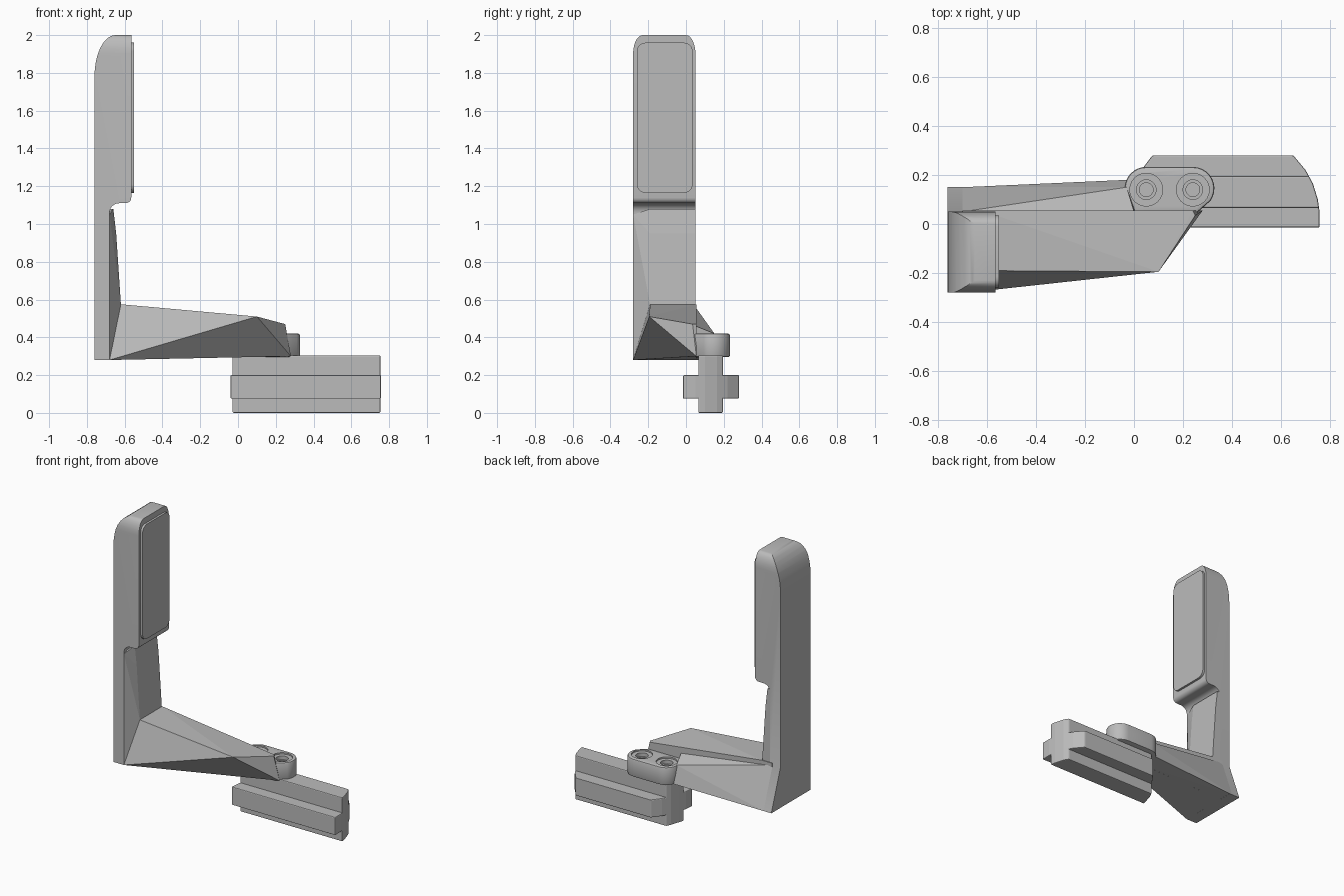
import bpy, bmesh, math
from mathutils import Vector

cube = bpy.data.objects.get("Cube")
if cube:
    bpy.data.objects.remove(cube)

grey = bpy.data.materials.new("plain_grey")
grey.use_nodes = True
grey.diffuse_color = (0.5, 0.5, 0.5, 1)
grey.node_tree.nodes["Principled BSDF"].inputs["Base Color"].default_value = (0.5, 0.5, 0.5, 1)


def finish(name, bm):
    bmesh.ops.recalc_face_normals(bm, faces=bm.faces)
    mesh = bpy.data.meshes.new(name)
    bm.to_mesh(mesh)
    bm.free()
    mesh.materials.append(grey)
    obj = bpy.data.objects.new(name, mesh)
    bpy.context.collection.objects.link(obj)
    return obj


def prism(name, outline, axis, low, high):
    """Extrude a 2D outline along the given axis (0 = x, 1 = y, 2 = z)."""
    bm = bmesh.new()

    def place(p, d):
        c = list(p)
        c.insert(axis, d)
        return bm.verts.new(c)
    face = bm.faces.new([place(p, low) for p in outline])
    moved = bmesh.ops.extrude_face_region(bm, geom=[face])["geom"]
    step = Vector([high - low if i == axis else 0 for i in range(3)])
    bmesh.ops.translate(bm, vec=step, verts=[v for v in moved if isinstance(v, bmesh.types.BMVert)])
    return finish(name, bm)


def hull(name, points):
    bm = bmesh.new()
    for p in points:
        bm.verts.new(p)
    res = bmesh.ops.convex_hull(bm, input=bm.verts)
    loose = [v for v in bm.verts if not v.link_faces]
    bmesh.ops.delete(bm, geom=loose, context='VERTS')
    bmesh.ops.dissolve_limit(bm, angle_limit=0.01, verts=bm.verts, edges=bm.edges)
    return finish(name, bm)


def bake(obj):
    graph = bpy.context.evaluated_depsgraph_get()
    mesh = bpy.data.meshes.new_from_object(obj.evaluated_get(graph))
    obj.modifiers.clear()
    obj.data = mesh


def combine(obj, other, operation):
    mod = obj.modifiers.new("cut", 'BOOLEAN')
    mod.operation, mod.solver, mod.object = operation, 'EXACT', other
    bake(obj)
    bpy.data.objects.remove(other)


def bevel(obj, width, segments=3):
    mod = obj.modifiers.new("bevel", 'BEVEL')
    mod.width, mod.segments, mod.angle_limit = width, segments, math.radians(50)
    bake(obj)


def arc(cx, cy, rx, ry, start, end, steps=8):
    angles = [math.radians(start + (end - start) * i / steps) for i in range(steps + 1)]
    return [(cx + rx * math.cos(a), cy + ry * math.sin(a)) for a in angles]


# Upright: side profile trimmed by a front outline with a flared foot
profile = ([(-0.68, 0.28), (-0.76, 0.28)] + arc(-0.65, 1.78, 0.11, 0.22, 180, 90)
           + [(-0.565, 2.0)] + arc(-0.595, 1.14, 0.03, 0.03, 0, -90, 5)
           + arc(-0.63, 1.06, 0.05, 0.05, 90, 180, 6))
upright = prism("upright", profile, 1, -0.4, 0.3)
face_outline = ([(-0.28, 0.2), (0.178, 0.2), (0.15, 0.28), (0.05, 0.56)]
                + arc(0.0, 1.9, 0.05, 0.1, 0, 90) + arc(-0.23, 1.9, 0.05, 0.1, 90, 180))
combine(upright, prism("trim", face_outline, 0, -1, 0), 'INTERSECT')

# Raised pad on the inner face of the head
pad_outline = []
for y, z, a in ((-0.01, 1.915, 0), (-0.215, 1.915, 90), (-0.215, 1.21, 180), (-0.01, 1.21, 270)):
    pad_outline += arc(y, z, 0.045, 0.045, a, a + 90, 6)
pad = prism("pad", pad_outline, 0, -0.58, -0.55)

# Neck web, slanting away from the front edge
neck = hull("neck_web", [
    (-0.70, -0.28, 0.28), (-0.68, -0.28, 0.28), (-0.68, -0.28, 1.05), (-0.70, -0.28, 1.05),
    (-0.62, -0.19, 0.575), (-0.62, 0.05, 0.575), (-0.645, -0.19, 0.95), (-0.645, 0.05, 0.95),
    (-0.66, -0.19, 1.08), (-0.66, 0.05, 1.08), (-0.70, 0.05, 1.08), (-0.70, 0.05, 0.28)])

# Faceted arm and the sloping gusset behind it
arm = hull("arm", [
    (-0.70, -0.28, 0.28), (-0.68, -0.28, 0.28), (-0.70, 0.055, 0.28), (-0.70, 0.055, 0.575),
    (-0.62, -0.19, 0.575), (-0.62, 0.055, 0.575), (0.10, -0.195, 0.51), (0.25, 0.035, 0.47),
    (0.24, 0.055, 0.47), (0.28, 0.055, 0.30), (-0.02, 0.055, 0.295)])
gusset = hull("arm_gusset", [
    (-0.70, 0.05, 0.28), (-0.70, 0.15, 0.28), (-0.70, 0.05, 0.56), (-0.03, 0.18, 0.30),
    (-0.03, 0.15, 0.42), (0.0, 0.05, 0.46), (0.02, 0.05, 0.295)])

# Mounting boss with two countersunk bolt holes
bolts = ((0.05, 0.14), (0.24, 0.14))
boss_outline = (arc(0.24, 0.145, 0.088, 0.088, -35, 90, 10) + arc(0.05, 0.145, 0.088, 0.088, 90, 200, 10)
                + [(-0.02, 0.04), (0.25, 0.04)])
boss = prism("mounting_boss", boss_outline, 2, 0.295, 0.42)
bevel(boss, 0.01, 2)
for x, y in bolts:
    for radius, floor in ((0.067, 0.41), (0.04, 0.385), (0.028, 0.35)):
        combine(boss, prism("bore", arc(x, y, radius, radius, 0, 345, 23), 2, floor, 0.6), 'DIFFERENCE')

# Cross-section rail with curved ends
plan = ([(-0.04, -0.015), (0.757, -0.015), (0.757, 0.05)]
        + [(0.75, 0.1), (0.73, 0.165), (0.7, 0.22), (0.65, 0.28), (0.075, 0.28)]
        + [(0.03, 0.22), (0.0, 0.165), (-0.02, 0.1), (-0.035, 0.05)])
for name, y0, y1, z0, z1 in (("rail_web", 0.065, 0.195, 0, 0.305), ("rail_flange", -0.015, 0.28, 0.075, 0.2)):
    rail = prism(name, plan, 2, z0, z1)
    band = [(y0, z0 - 0.1), (y1, z0 - 0.1), (y1, z1 + 0.1), (y0, z1 + 0.1)]
    combine(rail, prism("band", band, 0, -1, 1), 'INTERSECT')
    bevel(rail, 0.006, 2)

# Smooth only the rounded parts
for obj in (upright, pad, boss):
    bpy.ops.object.select_all(action='DESELECT')
    obj.select_set(True)
    bpy.context.view_layer.objects.active = obj
    bpy.ops.object.shade_smooth_by_angle(angle=math.radians(30))
